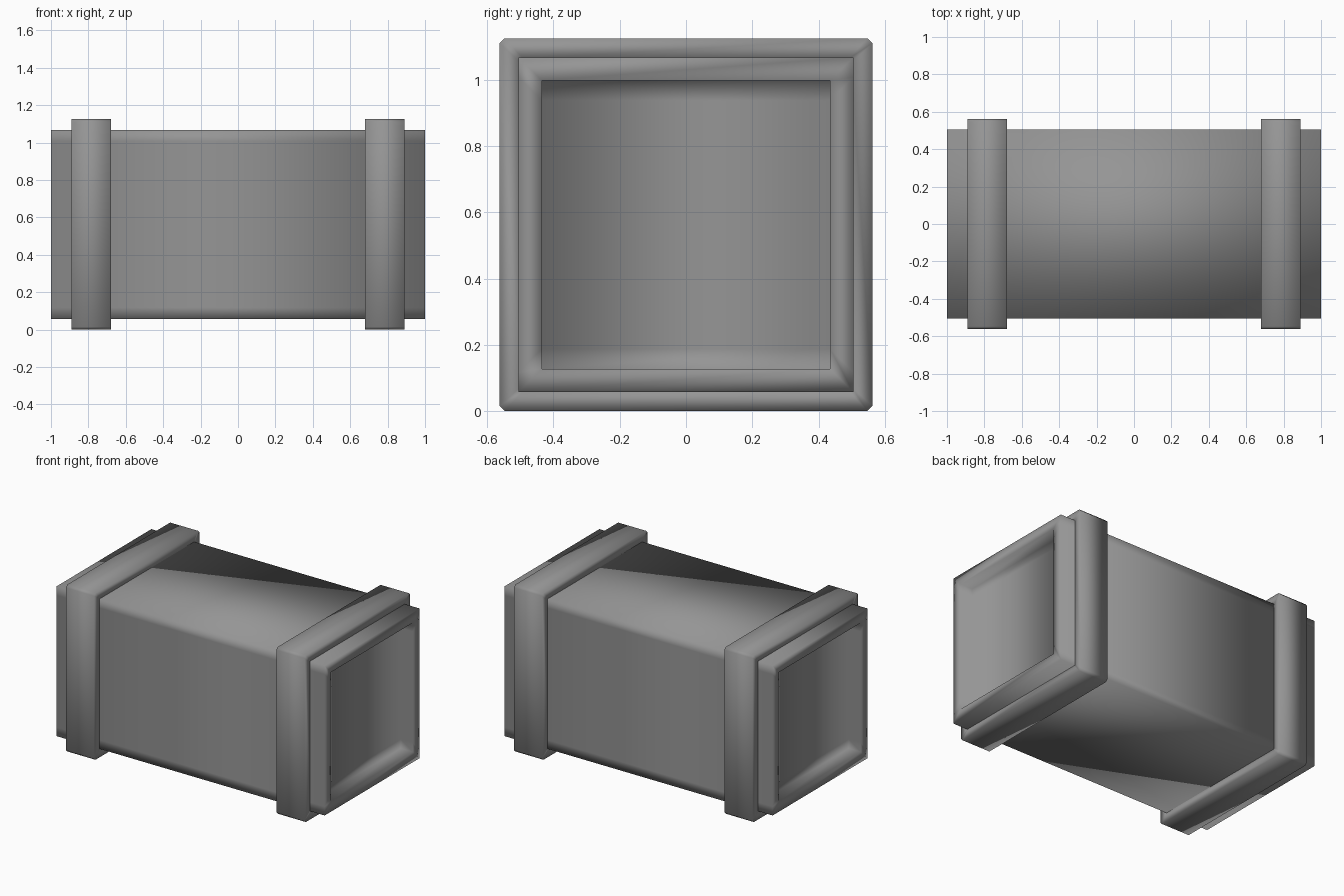
import bpy, bmesh

if "Cube" in bpy.data.objects:
    bpy.data.objects.remove(bpy.data.objects["Cube"], do_unlink=True)

MID = 0.5625      # height of the duct's axis
BODY = 0.505      # half width of the duct
OPENING = 0.435   # half width of the recessed ends
BAND = 0.5625     # half width of the bands

grey = bpy.data.materials.new("metal grey")
grey.use_nodes = True
colour = (0.3, 0.3, 0.3, 1)
grey.diffuse_color = colour
grey.node_tree.nodes["Principled BSDF"].inputs["Base Color"].default_value = colour


def square(half, cut_y, cut_z):
    """Eight-point square section, its corners trimmed by the two cuts."""
    a, b = half - cut_y, half - cut_z
    return [(half, -b), (half, b), (a, half), (-a, half),
            (-half, b), (-half, -b), (-a, -half), (a, -half)]


def loft(name, sections, closed):
    """Join (x, section) rings; either loop back to the first or cap both ends."""
    bm = bmesh.new()
    rings = [[bm.verts.new((x, y, z + MID)) for y, z in pts] for x, pts in sections]
    pairs = list(zip(rings, rings[1:]))
    if closed:
        pairs.append((rings[-1], rings[0]))
    for r, s in pairs:
        for i in range(len(r)):
            j = (i + 1) % len(r)
            bm.faces.new((r[i], r[j], s[j], s[i]))
    if not closed:
        bm.faces.new(rings[0])
        bm.faces.new(rings[-1])
    bmesh.ops.recalc_face_normals(bm, faces=bm.faces)
    for f in bm.faces:
        f.smooth = True
    mesh = bpy.data.meshes.new(name)
    bm.to_mesh(mesh)
    bm.free()
    mesh.materials.append(grey)
    obj = bpy.data.objects.new(name, mesh)
    bpy.context.collection.objects.link(obj)
    return obj


# Duct body with a shallow square recess in each end
outer = square(BODY, 0, 0.06)
# top and bottom corners stay square, so drop the doubled points
outer = [(y, z) for y, z in outer]
inner = square(OPENING, 0, 0.06)
DEPTH = 0.09
loft("duct_body", [(-1 + DEPTH, inner), (-1, inner), (-1, outer),
                   (1, outer), (1, inner), (1 - DEPTH, inner)], False)

# Raised bands around both ends
band_outer = square(BAND, 0.015, 0.015)
band_inner = square(BODY - 0.005, 0.01, 0.01)
for name, side in (("left_band", 1), ("right_band", -1)):
    near, far = side * 0.68, side * 0.89
    loft(name, [(near, band_inner), (near, band_outer),
                (far, band_outer), (far, band_inner)], True)
